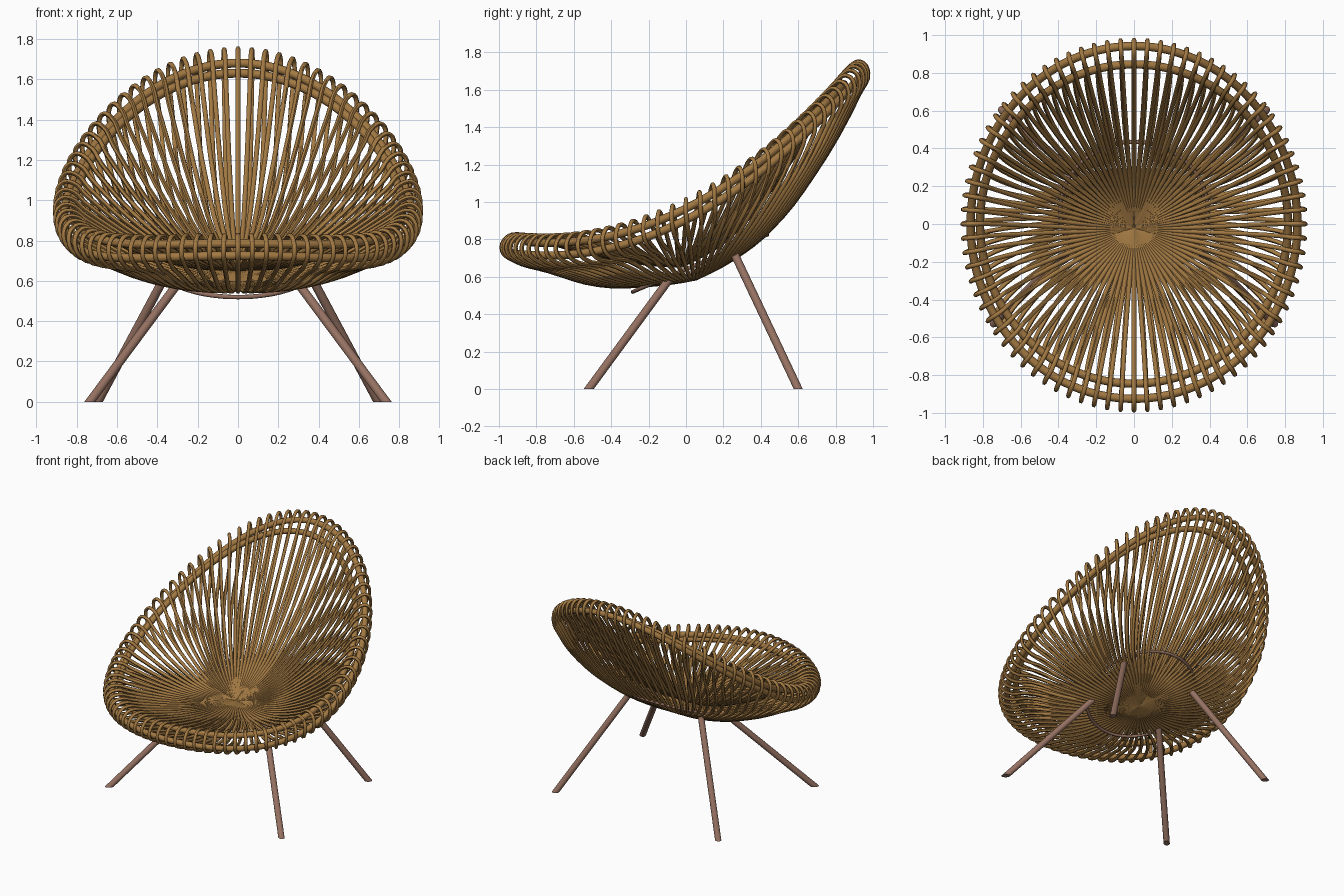
import bpy, bmesh, math
from mathutils import Vector, Matrix

if "Cube" in bpy.data.objects:
    bpy.data.objects.remove(bpy.data.objects["Cube"])

RIBS = 80


def material(name, rgb):
    m = bpy.data.materials.new(name)
    m.use_nodes = True
    m.diffuse_color = (*rgb, 1)
    m.node_tree.nodes["Principled BSDF"].inputs["Base Color"].default_value = (*rgb, 1)
    return m


rattan = material("golden rattan", (0.36, 0.19, 0.055))
wood = material("brown frame", (0.30, 0.165, 0.12))


def tubes(name, paths, radius, mat, cyclic=False, sides=1):
    """Round tubes along smooth paths, turned into one mesh."""
    cu = bpy.data.curves.new(name, 'CURVE')
    cu.dimensions = '3D'
    cu.bevel_depth = radius
    cu.bevel_resolution = sides
    cu.resolution_u = 4
    cu.use_fill_caps = True
    for path in paths:
        sp = cu.splines.new('BEZIER')
        sp.bezier_points.add(len(path) - 1)
        sp.use_cyclic_u = cyclic
        for bp, co in zip(sp.bezier_points, path):
            bp.co = co
            bp.handle_left_type = bp.handle_right_type = 'AUTO'
    cu.materials.append(mat)
    ob = bpy.data.objects.new(name, cu)
    bpy.context.collection.objects.link(ob)
    bpy.ops.object.select_all(action='DESELECT')
    ob.select_set(True)
    bpy.context.view_layer.objects.active = ob
    bpy.ops.object.convert(target='MESH')
    bpy.ops.object.shade_smooth_by_angle(angle=math.radians(60))


def sweep(front, side, back, t):
    """Point at angle t on a shell line given at its front, side and back."""
    c = math.cos(t)

    def blend(f, s, b):
        return s + (b - f) / 2 * c + (b + f - 2 * s) / 2 * c * c
    return Vector((side[0] * math.sin(t),
                   blend(front[0], side[1], back[0]),
                   blend(front[1], side[2], back[1])))


# Rib section: from under the seat, out and round the rim, back to the seat
section = [
    ((.05, .59), (0, .05, .59), (.05, .59)),
    ((-.20, .555), (.27, .04, .605), (.26, .70)),
    ((-.47, .555), (.55, .03, .68), (.45, .85)),
    ((-.74, .63), (.76, .02, .78), (.68, 1.14)),
    ((-.93, .69), (.87, .01, .86), (.93, 1.58)),
    ((-.985, .74), (.908, 0, .94), (.975, 1.69)),
    ((-.96, .81), (.885, 0, 1.005), (.935, 1.75)),
    ((-.90, .828), (.83, 0, 1.01), (.875, 1.725)),
    ((-.80, .80), (.76, 0, .955), (.78, 1.58)),
    ((-.50, .72), (.50, -.01, .79), (.48, 1.10)),
    ((-.25, .675), (.25, -.02, .69), (.22, .80)),
    ((-.02, .66), (0, -.02, .66), (-.02, .66)),
]
angles = [2 * math.pi * i / RIBS for i in range(RIBS)]
tubes("shell_ribs", [[sweep(*p, t) for p in section] for t in angles], .012, rattan)

# Two rim hoops held inside the rib loops
hoops = {
    "inner_rim_hoop": ((-.845, .785), (.815, 0, .965), (.845, 1.63)),
    "outer_rim_hoop": ((-.925, .725), (.865, 0, .905), (.942, 1.68)),
}
for name, line in hoops.items():
    tubes(name, [[sweep(*line, t) for t in angles]], .022, rattan, True, 2)

# Tilted ring under the seat
tilt = Matrix.Rotation(math.atan2(.31, .73), 3, 'X')
centre = Vector((0, .075, .672))
ring = [centre + tilt @ Vector((.39 * math.sin(t), .39 * math.cos(t), 0)) for t in angles[::4]]
tubes("base_ring", [ring], .011, wood, True, 2)


# Splayed legs, cut flat at the floor
def leg(name, top, foot):
    top, foot = Vector(top), Vector(foot)
    axis = top - foot
    length = axis.length + .1
    bm = bmesh.new()
    bmesh.ops.create_cone(bm, cap_ends=True, segments=20, radius1=.022, radius2=.022, depth=length)
    place = Matrix.Translation(top - axis.normalized() * length / 2)
    bm.transform(place @ axis.to_track_quat('Z', 'Y').to_matrix().to_4x4())
    cut = bmesh.ops.bisect_plane(bm, geom=bm.verts[:] + bm.edges[:] + bm.faces[:],
                                 plane_co=(0, 0, 0), plane_no=(0, 0, 1), clear_inner=True)
    bmesh.ops.contextual_create(bm, geom=[e for e in cut["geom_cut"] if isinstance(e, bmesh.types.BMEdge)])
    bmesh.ops.recalc_face_normals(bm, faces=bm.faces[:])
    me = bpy.data.meshes.new(name)
    bm.to_mesh(me)
    bm.free()
    me.materials.append(wood)
    ob = bpy.data.objects.new(name, me)
    bpy.context.collection.objects.link(ob)
    bpy.ops.object.select_all(action='DESELECT')
    ob.select_set(True)
    bpy.context.view_layer.objects.active = ob
    bpy.ops.object.shade_smooth_by_angle(angle=math.radians(40))


for label, s in (("left", 1), ("right", -1)):
    leg(f"front_{label}_leg", (s * .30, -.09, .585), (s * .735, -.52, 0))
    leg(f"back_{label}_leg", (s * .31, .26, .72), (s * .695, .60, 0))
